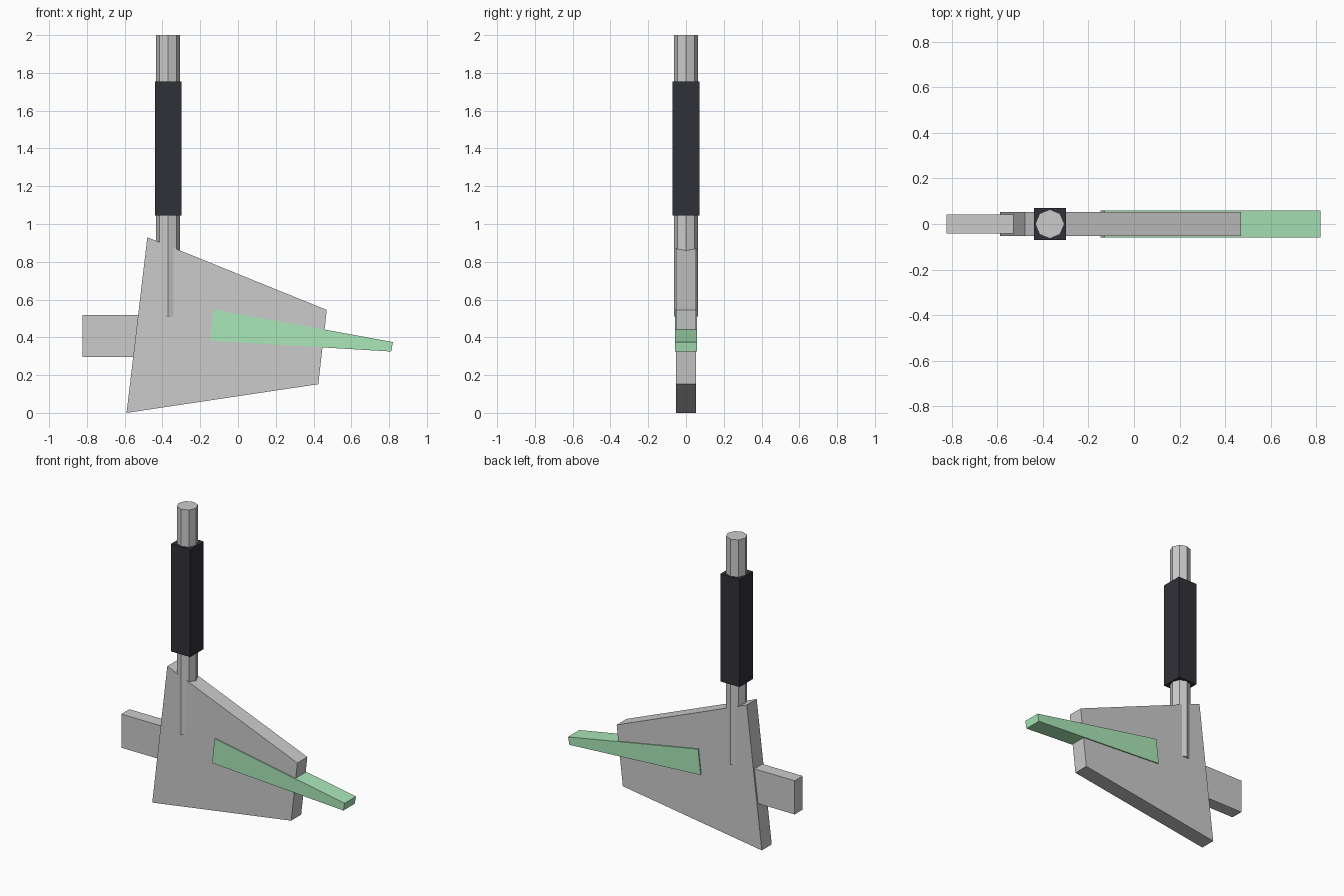
import bpy, bmesh
from math import pi

if "Cube" in bpy.data.objects:
    bpy.data.objects.remove(bpy.data.objects["Cube"])


def paint(obj, name, color):
    mat = bpy.data.materials.new(name)
    mat.diffuse_color = color
    mat.use_nodes = True
    mat.node_tree.nodes["Principled BSDF"].inputs["Base Color"].default_value = mat.diffuse_color
    obj.data.materials.append(mat)


def plate(name, profile, half):
    """Extrude an x-z profile symmetrically along y."""
    bm = bmesh.new()
    face = bm.faces.new([bm.verts.new((x, -half, z)) for x, z in profile])
    ext = bmesh.ops.extrude_face_region(bm, geom=[face])
    verts = [v for v in ext["geom"] if isinstance(v, bmesh.types.BMVert)]
    bmesh.ops.translate(bm, verts=verts, vec=(0, 2 * half, 0))
    bmesh.ops.recalc_face_normals(bm, faces=bm.faces)
    mesh = bpy.data.meshes.new(name)
    bm.to_mesh(mesh)
    bm.free()
    obj = bpy.data.objects.new(name, mesh)
    bpy.context.collection.objects.link(obj)
    return obj


def column(name, sides, radius, z0, z1, turn=0):
    """Upright prism on the shaft axis."""
    bpy.ops.mesh.primitive_cylinder_add(
        vertices=sides, radius=radius, depth=z1 - z0,
        location=(-0.37, 0, (z0 + z1) / 2), rotation=(0, 0, turn))
    obj = bpy.context.object
    obj.name = name
    return obj


# Flat tapered head with a rear block
plate("head", [(-0.59, 0), (0.425, 0.152), (0.47, 0.545), (-0.48, 0.93)], 0.052)
plate("rear_block", [(-0.823, 0.296), (-0.5, 0.296), (-0.5, 0.518), (-0.823, 0.518)], 0.042)

# Green pointed spike
spike = plate("spike", [(-0.148, 0.382), (0.811, 0.325), (0.82, 0.375), (-0.13, 0.548)], 0.059)
paint(spike, "green", (0.4, 0.8, 0.48, 1))

# Eight-sided shaft and square dark grip
column("shaft", 8, 0.064, 0.51, 2.0)
grip = column("grip", 4, 0.0995, 1.045, 1.755, pi / 4)
paint(grip, "black", (0.03, 0.03, 0.04, 1))
